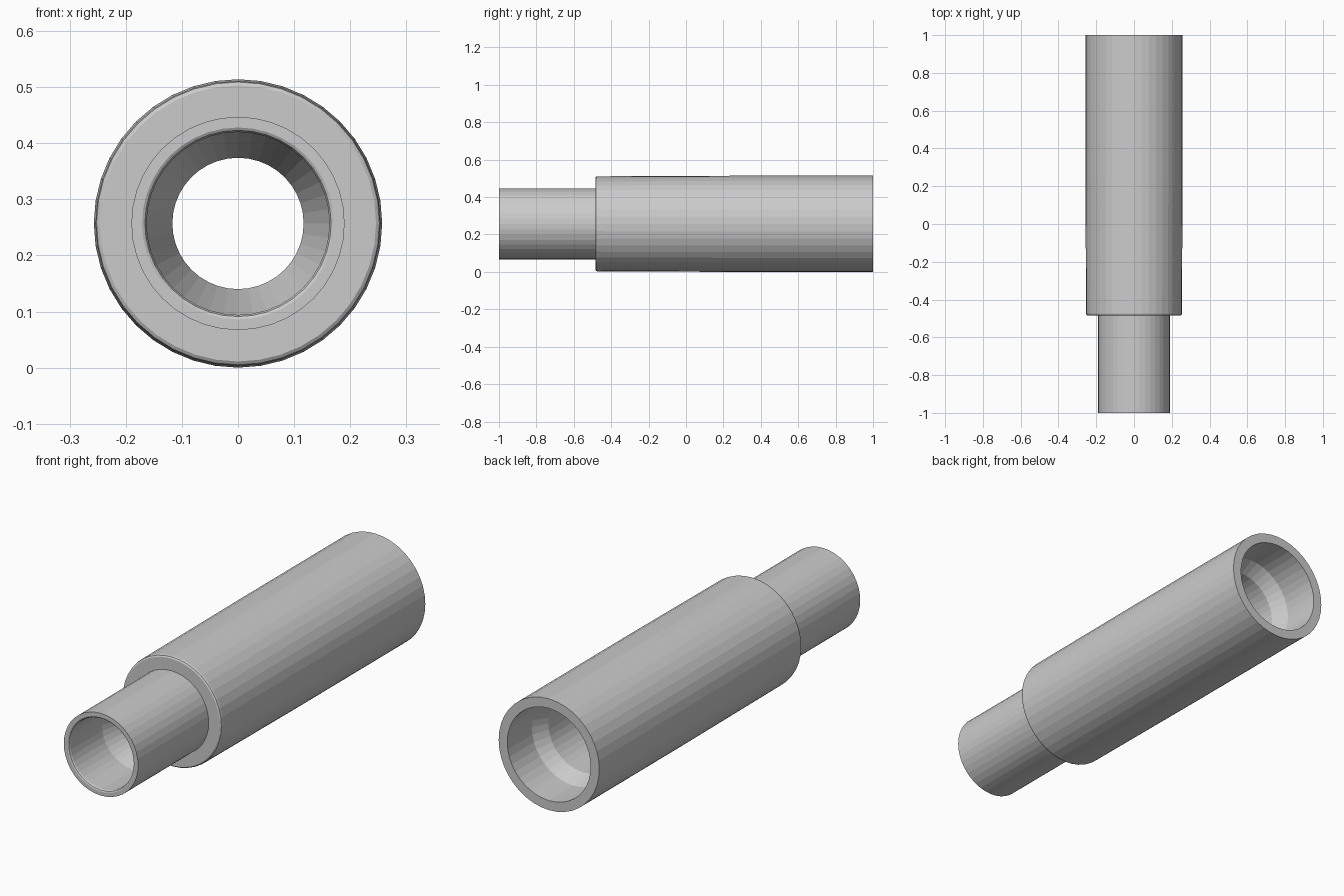
import bpy, bmesh, math

if "Cube" in bpy.data.objects:
    bpy.data.objects.remove(bpy.data.objects["Cube"])

SIDES = 40
CENTRE_Z = 0.257


def lathe(name, profile):
    """Spin a closed (radius, y) profile around the y axis."""
    bm = bmesh.new()
    rings = []
    for r, y in profile:
        rings.append([bm.verts.new((r * math.sin(math.tau * i / SIDES), y,
                                    -r * math.cos(math.tau * i / SIDES)))
                      for i in range(SIDES)])
    for k, a in enumerate(rings):
        b = rings[(k + 1) % len(rings)]
        for i in range(SIDES):
            j = (i + 1) % SIDES
            bm.faces.new((a[i], a[j], b[j], b[i]))
    bmesh.ops.recalc_face_normals(bm, faces=bm.faces)
    mesh = bpy.data.meshes.new(name)
    bm.to_mesh(mesh)
    bm.free()
    ob = bpy.data.objects.new(name, mesh)
    bpy.context.collection.objects.link(ob)
    ob.location.z = CENTRE_Z
    return ob


# Stepped hollow sleeve: spigot, shoulder, body, then the bore from back to front
lathe("stepped_sleeve", [
    # spigot and softened shoulder
    (0.190, -1.0), (0.190, -0.485), (0.246, -0.485), (0.252, -0.481), (0.254, -0.473),
    # body, very slightly flared to the back
    (0.257, 0.24), (0.257, 1.0),
    # back socket with bevelled seat
    (0.213, 1.0), (0.213, 0.82), (0.178, 0.75),
    # narrow throat
    (0.178, -0.40), (0.117, -0.48), (0.117, -0.60),
    # front bore with rounded lip
    (0.163, -0.76), (0.163, -0.99), (0.166, -0.997), (0.171, -1.0),
])
